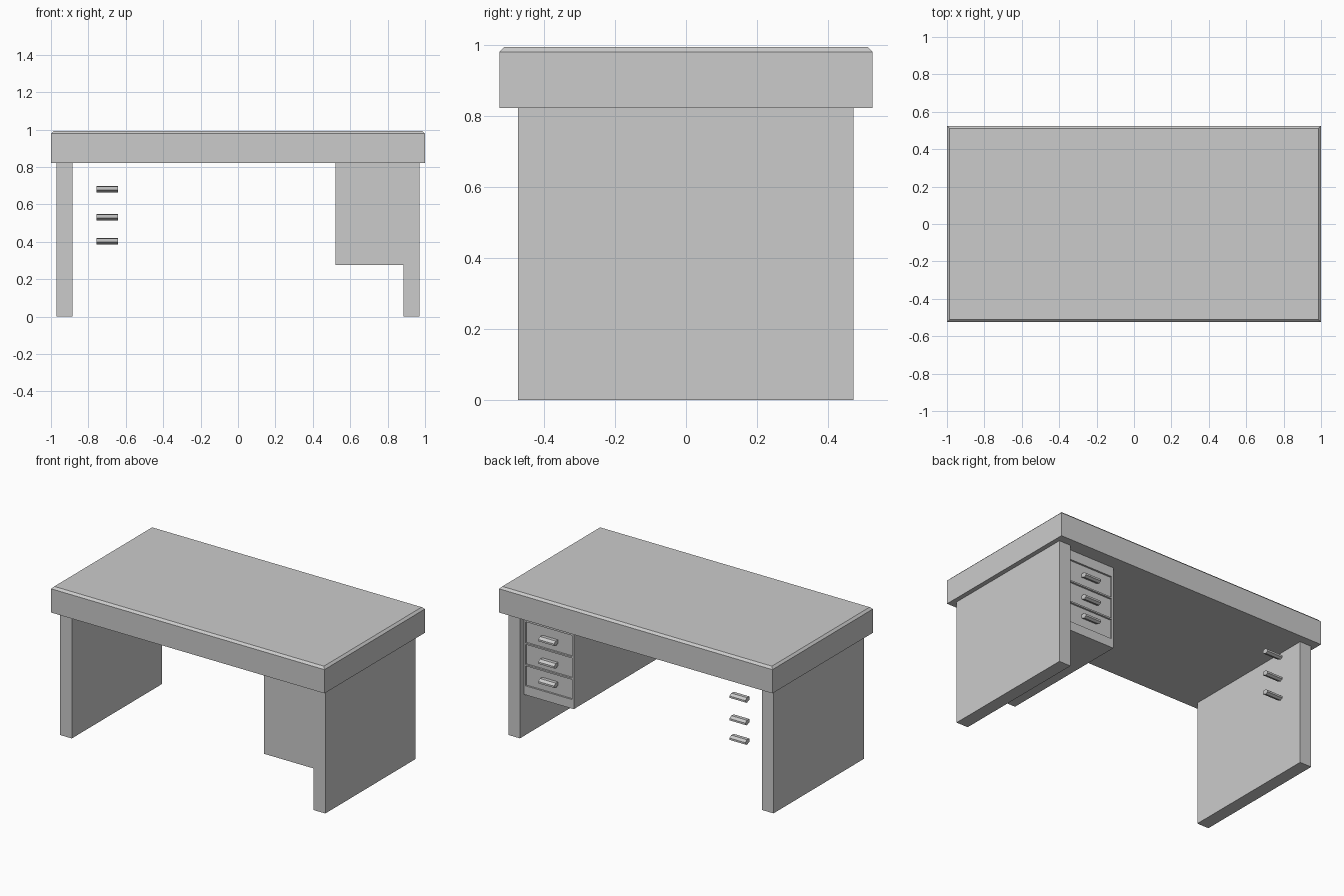
import bpy, bmesh

if "Cube" in bpy.data.objects:
    bpy.data.objects.remove(bpy.data.objects["Cube"])


def finish(name, bm):
    bmesh.ops.recalc_face_normals(bm, faces=bm.faces)
    mesh = bpy.data.meshes.new(name)
    bm.to_mesh(mesh)
    bm.free()
    obj = bpy.data.objects.new(name, mesh)
    bpy.context.collection.objects.link(obj)
    return obj


def box_mesh(lo, hi):
    bm = bmesh.new()
    bmesh.ops.create_cube(bm, size=1)
    for v in bm.verts:
        v.co = [(a + b) / 2 + c * (b - a) for a, b, c in zip(lo, hi, v.co)]
    return bm


def box(name, lo, hi):
    return finish(name, box_mesh(lo, hi))


# Desk top with a small chamfer around the upper rim
bm = box_mesh((-1, -0.525, 0.822), (1, 0.525, 0.993))
rim = [e for e in bm.edges if all(v.co.z > 0.9 for v in e.verts)]
bmesh.ops.bevel(bm, geom=rim, offset=0.014, segments=1, affect='EDGES')
finish("desk_top", bm)

# Slab legs
for side, x0, x1 in (("left", -0.97, -0.885), ("right", 0.885, 0.97)):
    box(side + "_leg", (x0, -0.473, 0), (x1, 0.471, 0.822))

# Drawer cabinet: user side split into bands, drawer fronts recessed
drawers = [(0.335, 0.466), (0.476, 0.608), (0.618, 0.758)]
bm = box_mesh((0.52, -0.473, 0.275), (0.885, 0.43, 0.822))
back = [f for f in bm.faces if f.calc_center_median().y > 0.42]
bmesh.ops.delete(bm, geom=back, context='FACES_ONLY')
xs = [0.52, 0.533, 0.873, 0.885]
zs = [0.275] + [z for d in drawers for z in d] + [0.822]
fronts = []
for i in range(3):
    for j in range(len(zs) - 1):
        corners = [(xs[i], zs[j]), (xs[i + 1], zs[j]),
                   (xs[i + 1], zs[j + 1]), (xs[i], zs[j + 1])]
        f = bm.faces.new([bm.verts.new((x, 0.43, z)) for x, z in corners])
        if i == 1 and j % 2 == 1:
            fronts.append(f)
bmesh.ops.remove_doubles(bm, verts=bm.verts, dist=1e-4)
for f in fronts:
    new = bmesh.ops.extrude_discrete_faces(bm, faces=[f])["faces"][0]
    for v in new.verts:
        v.co.y -= 0.012
finish("drawer_cabinet", bm)

# Drawer pulls: faceted profile (y, z) swept along x, on both sides
profile = [(0.418, -0.005), (0.418, 0.015), (0.445, 0.017),
           (0.462, 0.004), (0.462, -0.008), (0.445, -0.017)]
for side, x0, x1 in (("left", -0.757, -0.642), ("right", 0.642, 0.757)):
    for n, z in enumerate((0.403, 0.532, 0.681), 1):
        bm = bmesh.new()
        face = bm.faces.new([bm.verts.new((x0, y, z + dz)) for y, dz in profile])
        ext = bmesh.ops.extrude_face_region(bm, geom=[face], use_keep_orig=True)
        for v in ext["geom"]:
            if isinstance(v, bmesh.types.BMVert):
                v.co.x = x1
        finish(f"{side}_drawer_pull_{n}", bm)
